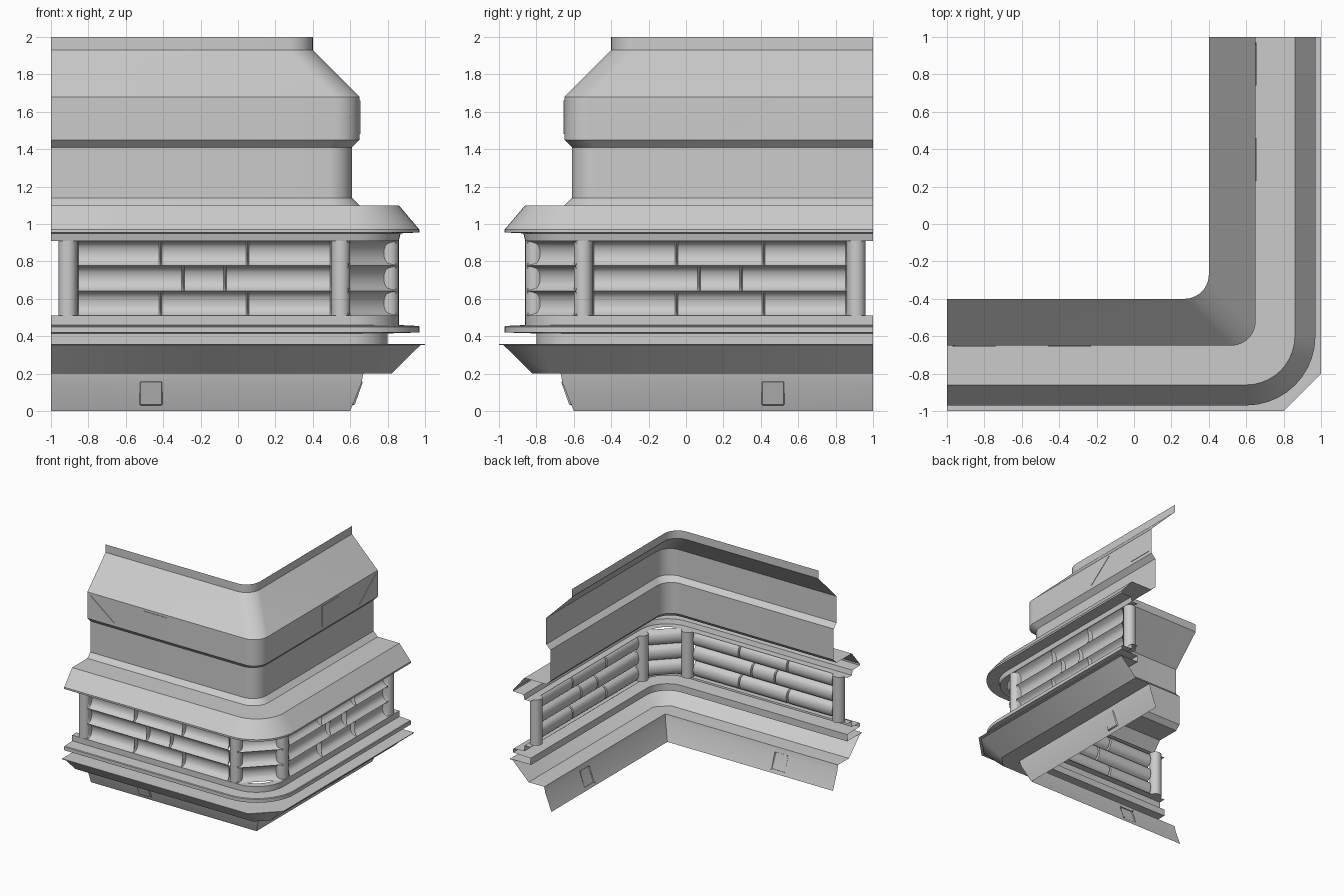
import bpy, bmesh, math
from mathutils import Matrix, Vector

if "Cube" in bpy.data.objects:
    bpy.data.objects.remove(bpy.data.objects["Cube"])

# Reflection across the corner diagonal: (x, y) -> (-y, -x)
DIAG = Matrix(((0, -1, 0, 0), (-1, 0, 0, 0), (0, 0, 1, 0), (0, 0, 0, 1)))


def finish(name, bm, mirror=False, angle=35):
    if mirror:
        dup = bmesh.ops.duplicate(bm, geom=bm.verts[:] + bm.edges[:] + bm.faces[:])["geom"]
        bmesh.ops.transform(bm, matrix=DIAG, verts=[g for g in dup if isinstance(g, bmesh.types.BMVert)])
        bmesh.ops.reverse_faces(bm, faces=[g for g in dup if isinstance(g, bmesh.types.BMFace)])
    me = bpy.data.meshes.new(name)
    bm.to_mesh(me)
    bm.free()
    ob = bpy.data.objects.new(name, me)
    bpy.context.collection.objects.link(ob)
    bpy.ops.object.select_all(action='DESELECT')
    ob.select_set(True)
    bpy.context.view_layer.objects.active = ob
    bpy.ops.object.shade_smooth_by_angle(angle=math.radians(angle))
    return ob


def grid(bm, rows):
    vs = [[bm.verts.new(p) for p in r] for r in rows]
    for a, b in zip(vs, vs[1:]):
        for j in range(len(a) - 1):
            bm.faces.new((a[j], b[j], b[j + 1], a[j + 1]))


def corner_sweep(name, profile, segs):
    """Sweep (outward distance, height, corner radius) points round the corner."""
    rows = []
    for d, z, r in profile:
        c = d - r
        row = [(-1, -d, z)]
        for i in range(segs + 1):
            a = -math.pi / 2 + math.pi / 2 * i / segs
            row.append((c + r * math.cos(a), -c + r * math.sin(a), z))
        row.append((d, 1, z))
        rows.append(row)
    bm = bmesh.new()
    grid(bm, rows)
    bmesh.ops.remove_doubles(bm, verts=bm.verts[:], dist=1e-5)
    return finish(name, bm)


# Upper wall and overhanging ledge
corner_sweep("upper_wall", [
    (.40, 2.0, .13), (.40, 1.93, .13), (.65, 1.68, .13), (.65, 1.45, .13),
    (.61, 1.41, .13), (.61, 1.14, .13), (.65, 1.10, .15), (.86, 1.10, .26),
    (.97, .97, .37), (.97, .955, .37), (.87, .95, .27), (.86, .91, .26),
    (.80, .91, .20)], 10)

# Sill below the brickwork, with the recess beneath it
corner_sweep("sill", [
    (.80, .51, .20), (.86, .51, .26), (.86, .46, .26), (.965, .455, .365),
    (.97, .45, .37), (.97, .42, .37), (.80, .415, .20), (.80, .355, .20)], 10)

# Chamfered lower lip, sloping underside and slanted foot
corner_sweep("base", [
    (.80, .358, .10), (1.0, .358, .20), (1.0, .352, .20), (.975, .352, .18),
    (.82, .20, .10), (.67, .20, 0), (.66, .15, 0), (.60, 0, 0)], 1)


# Scooped bricks: each is a shallow hollow whose rim meets its neighbours
def brick(bm, a, b, z0, z1, depth=.05):
    a, b = Vector(a), Vector(b)
    t = (b - a).normalized()
    out = Vector((t.y, -t.x))
    length = (b - a).length
    rows = []
    for i in range(9):
        f = i / 8
        z = z1 + (z0 - z1) * f
        k = depth * math.sqrt(max(0, 1 - (2 * f - 1) ** 2))
        row = []
        for u, s in ((0, .2), (.008, 1), (length - .008, 1), (length, .2)):
            p = a + t * u - out * k * s
            row.append((p.x, p.y, z))
        rows.append(row)
    grid(bm, rows)


courses = [(.51, .643), (.643, .777), (.777, .91)]
joints = [(-.86, -.415, .05, .50), (-.86, -.295, -.07, .50), (-.86, -.415, .05, .50)]
bm = bmesh.new()
for (z0, z1), xs in zip(courses, joints):
    for x0, x1 in zip(xs, xs[1:]):
        brick(bm, (x0, -.85), (x1, -.85), z0, z1)
finish("brick_panels", bm, mirror=True)

bm = bmesh.new()
for z0, z1 in courses:
    brick(bm, (.59, -.85), (.85, -.59), z0, z1)
finish("corner_bricks", bm)

# Round posts at the ends of each panel
bm = bmesh.new()
for x in (-.91, .55):
    bmesh.ops.create_cone(bm, cap_ends=True, segments=20, radius1=.05, radius2=.05, depth=.40,
                          matrix=Matrix.Translation((x, -.81, .71)))
finish("posts", bm, mirror=True)

# Thin triangular plates on the upper band
bm = bmesh.new()
for tri in (((-.97, 1.66), (-.97, 1.48), (-.74, 1.48)),
            ((-.46, 1.66), (-.23, 1.48), (-.23, 1.66))):
    f = bm.faces.new([bm.verts.new((x, -.65, z)) for x, z in tri])
    top = bmesh.ops.extrude_face_region(bm, geom=[f])["geom"]
    bmesh.ops.translate(bm, vec=(0, -.004, 0), verts=[g for g in top if isinstance(g, bmesh.types.BMVert)])
    bm.faces.remove(f) if f.is_valid else None
finish("triangle_plates", bm, mirror=True)

# Small rounded bracket on the foot
bm = bmesh.new()
rows = []
for z, d in ((.16, .655), (.155, .667), (.035, .625), (.03, .61)):
    rows.append([(-.53, -d + .015, z), (-.52, -d, z), (-.41, -d, z), (-.40, -d + .015, z)])
grid(bm, rows)
finish("foot_brackets", bm, mirror=True)
